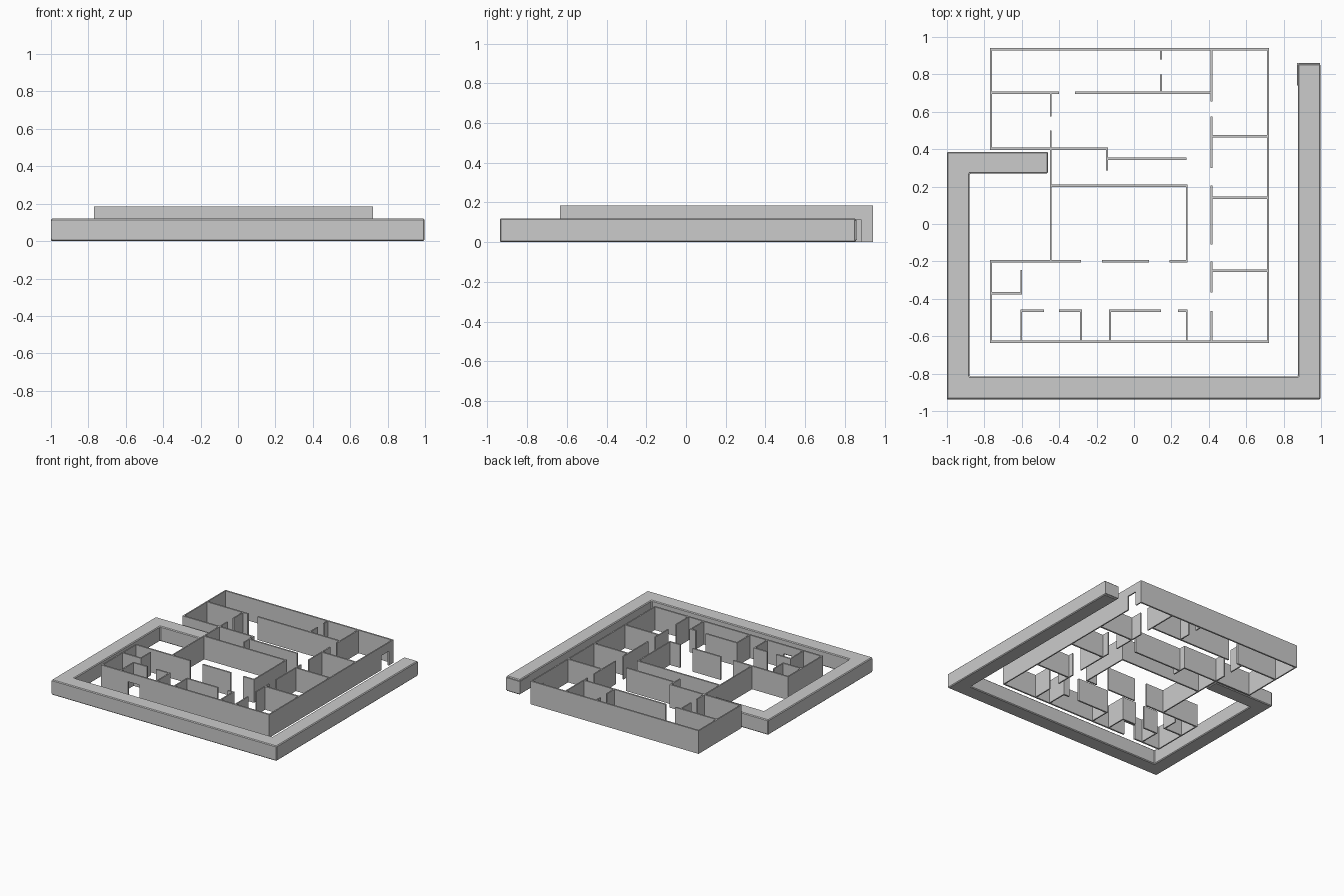
import bpy, bmesh

WALL_H = 0.185
DOOR_H = 0.115
TV, TH = 0.010, 0.013   # wall thickness along y-running / x-running walls


def add_box(bm, x0, x1, y0, y1, z0, z1):
    v = [bm.verts.new((x, y, z)) for z in (z0, z1)
         for x, y in ((x0, y0), (x1, y0), (x1, y1), (x0, y1))]
    for f in ((3, 2, 1, 0), (4, 5, 6, 7), (0, 1, 5, 4),
              (1, 2, 6, 5), (2, 3, 7, 6), (3, 0, 4, 7)):
        bm.faces.new([v[i] for i in f])


def finish(bm, name):
    bmesh.ops.recalc_face_normals(bm, faces=bm.faces)
    me = bpy.data.meshes.new(name)
    bm.to_mesh(me)
    bm.free()
    ob = bpy.data.objects.new(name, me)
    bpy.context.collection.objects.link(ob)
    return ob


def bevel(ob, width):
    m = ob.modifiers.new("bevel", 'BEVEL')
    m.width, m.segments = width, 1
    m.limit_method = 'ANGLE'


def walls(name, along_x, runs):
    # runs: (fixed coordinate, start, end, start, end, ...)
    bm = bmesh.new()
    for pos, *spans in runs:
        for a, b in zip(spans[::2], spans[1::2]):
            if along_x:
                add_box(bm, a, b, pos - TH / 2, pos + TH / 2, 0, WALL_H)
            else:
                add_box(bm, pos - TV / 2, pos + TV / 2, a, b, 0, WALL_H)
    return finish(bm, name)


# walls running left to right, with door gaps between spans
walls("cross_walls", True, [
    (0.934, -0.77, 0.722),
    (0.701, -0.77, -0.40, -0.315, 0.415),
    (0.402, -0.77, -0.14),
    (0.35, -0.145, 0.282),
    (0.205, -0.445, 0.287),
    (-0.20, -0.77, -0.283, -0.172, 0.08, 0.19, 0.287),
    (-0.37, -0.77, -0.598),
    (-0.463, -0.608, -0.48, -0.40, -0.278, -0.133, 0.145, 0.235, 0.287),
    (-0.629, -0.77, -0.53, -0.43, 0.722),
    (0.47, 0.415, 0.72), (0.14, 0.415, 0.72), (-0.25, 0.415, 0.72),
])

# walls running front to back
walls("long_walls", False, [
    (-0.765, 0.396, 0.94, -0.635, -0.195),
    (0.717, -0.635, 0.79, 0.88, 0.94),
    (-0.445, -0.20, 0.50, 0.575, 0.70),
    (-0.145, 0.285, 0.40),
    (0.145, 0.70, 0.80, 0.88, 0.934),
    (0.282, -0.20, 0.205, -0.63, -0.46),
    (0.415, 0.655, 0.934, 0.30, 0.575, -0.11, 0.205,
     -0.365, -0.20, -0.63, -0.465),
    (-0.603, -0.37, -0.247, -0.63, -0.46),
    (-0.283, -0.63, -0.46), (-0.128, -0.63, -0.46),
])

# lintels over the two outside doors
bm = bmesh.new()
add_box(bm, -0.53, -0.43, -0.629 - TH / 2, -0.629 + TH / 2, DOOR_H, WALL_H)
add_box(bm, 0.717 - TV / 2, 0.717 + TV / 2, 0.79, 0.88, DOOR_H, WALL_H)
finish(bm, "door_lintels")

# outer boundary bank, one bent strip
outline = [(-1, -0.937), (0.997, -0.937), (0.997, 0.855), (0.876, 0.855),
           (0.876, -0.815), (-0.88, -0.815), (-0.88, 0.27), (-0.46, 0.27),
           (-0.46, 0.386), (-1, 0.386)]
bm = bmesh.new()
face = bm.faces.new([bm.verts.new((x, y, 0)) for x, y in outline])
ext = bmesh.ops.extrude_face_region(bm, geom=[face])
bmesh.ops.translate(bm, vec=(0, 0, 0.12),
                    verts=[e for e in ext["geom"] if isinstance(e, bmesh.types.BMVert)])
bevel(finish(bm, "boundary_bank"), 0.006)

# square blocks at the bank's end and corner
for name, x, y in (("end_block", 0.871, 0.74), ("corner_block", -1.0, -0.937)):
    bm = bmesh.new()
    add_box(bm, x, x + 0.124, y, y + 0.12, 0.01, 0.11)
    finish(bm, name)
